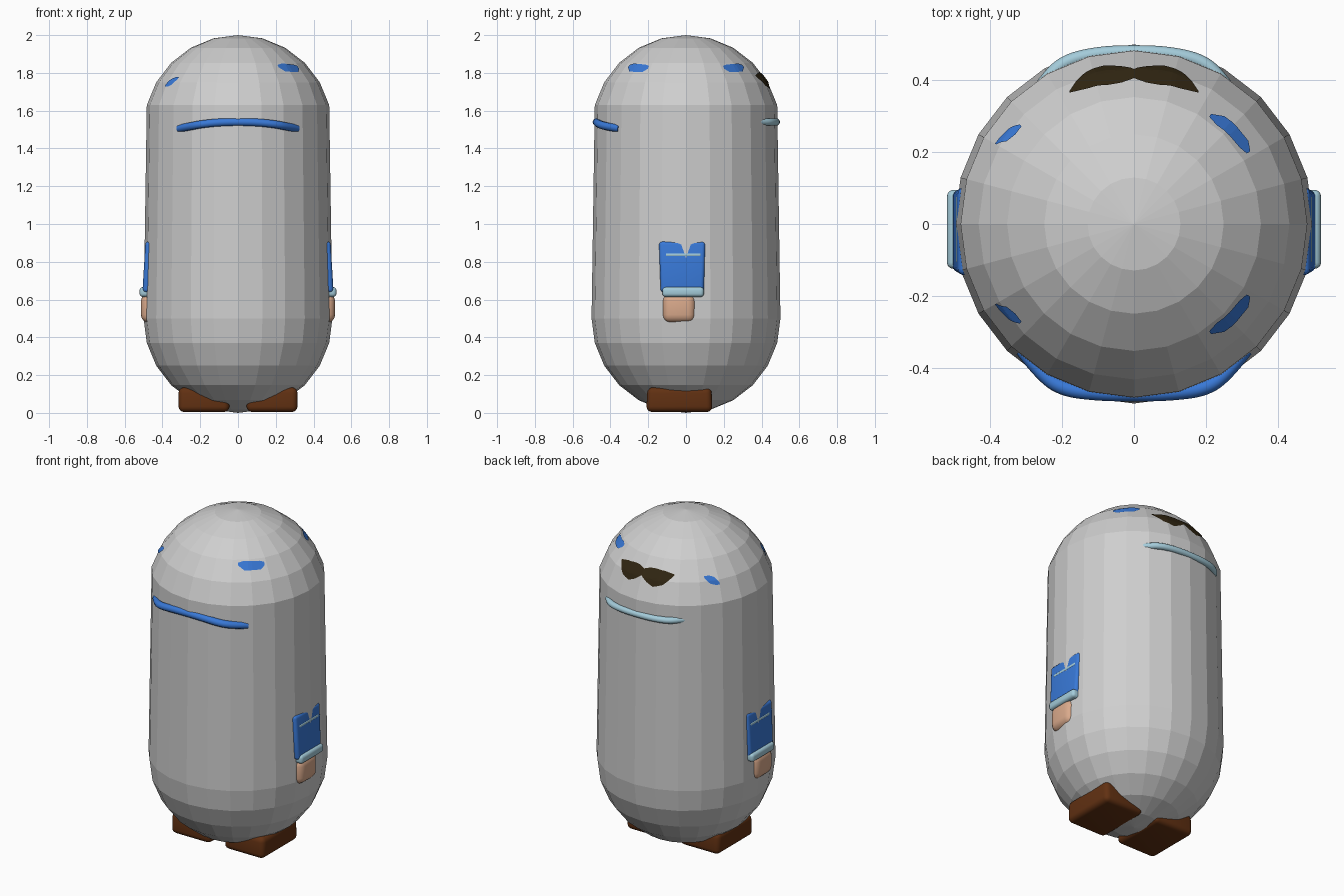
import bpy, bmesh, math
from mathutils import Vector, Matrix

cube = bpy.data.objects.get("Cube")
if cube:
    bpy.data.objects.remove(cube, do_unlink=True)


def material(name, rgb):
    m = bpy.data.materials.new(name)
    m.use_nodes = True
    m.diffuse_color = (*rgb, 1)
    bsdf = next(n for n in m.node_tree.nodes if n.type == 'BSDF_PRINCIPLED')
    bsdf.inputs["Base Color"].default_value = (*rgb, 1)
    return m


GREY = material("shell grey", (0.62, 0.62, 0.62))
BLUE = material("cloth blue", (0.04, 0.19, 0.68))
PALE = material("pale blue", (0.37, 0.6, 0.7))
SKIN = material("skin", (0.7, 0.4, 0.26))
BROWN = material("shoe brown", (0.12, 0.03, 0.006))
DARK = material("dark hair", (0.03, 0.019, 0.006))


def add_object(name, bm, mat, smooth=False):
    bmesh.ops.recalc_face_normals(bm, faces=bm.faces)
    me = bpy.data.meshes.new(name)
    bm.to_mesh(me)
    bm.free()
    me.materials.append(mat)
    obj = bpy.data.objects.new(name, me)
    bpy.context.collection.objects.link(obj)
    for p in me.polygons:
        p.use_smooth = smooth
    return obj


# Capsule shell: a faceted sphere split below its upper rings and stretched
R, SEGS, RINGS, LIFT = 0.5, 24, 12, 1.0
STEP = math.tau / SEGS
profile = []
for i in range(1, RINGS):
    a = math.pi * i / RINGS
    upper = i > RINGS / 2
    profile.append((R * math.sin(a), R - R * math.cos(a) + (LIFT if upper else 0)))

bm = bmesh.new()
rings = [[bm.verts.new((r * math.cos(k * STEP), r * math.sin(k * STEP), z))
          for k in range(SEGS)] for r, z in profile]
for lo, hi in zip(rings, rings[1:]):
    for k in range(SEGS):
        n = (k + 1) % SEGS
        bm.faces.new((lo[k], lo[n], hi[n], hi[k]))
for ring, z in ((rings[0], 0), (rings[-1], 2 * R + LIFT)):
    pole = bm.verts.new((0, 0, z))
    for k in range(SEGS):
        bm.faces.new((ring[k], ring[(k + 1) % SEGS], pole))
add_object("capsule_shell", bm, GREY)


# Point lying just above the faceted shell
def on_shell(angle, z, lift=0.004):
    for (r0, z0), (r1, z1) in zip(profile, profile[1:]):
        if z0 <= z <= z1:
            r = r0 + (r1 - r0) * (z - z0) / (z1 - z0)
            break
    off = angle % STEP - STEP / 2
    r = r * math.cos(STEP / 2) / math.cos(off) + lift
    return Vector((r * math.cos(angle), r * math.sin(angle), z + lift / 2))


# Thin plate following the shell; columns hold (degrees, bottom, top)
def patch(name, mat, columns, rows=8, sub=4):
    fine = []
    for a, b in zip(columns, columns[1:]):
        for s in range(sub):
            fine.append([p + (q - p) * s / sub for p, q in zip(a, b)])
    fine.append(columns[-1])
    bm = bmesh.new()
    grid = [[bm.verts.new(on_shell(math.radians(d), b + (t - b) * j / rows))
             for j in range(rows + 1)] for d, b, t in fine]
    for c, n in zip(grid, grid[1:]):
        for j in range(rows):
            bm.faces.new((c[j], n[j], n[j + 1], c[j + 1]))
    # face outward
    obj = add_object(name, bm, mat)
    if obj.data.polygons[0].normal.dot(obj.data.polygons[0].center) < 0:
        obj.data.flip_normals()
    return obj


# Hair tuft at the back
half = [(26, 1.78, 1.785), (18, 1.73, 1.797), (10.5, 1.712, 1.802), (5, 1.73, 1.8)]
hair = [(90 - d, b, t) for d, b, t in half] + [(90, 1.757, 1.79)]
hair += [(90 + d, b, t) for d, b, t in reversed(half)]
patch("hair_tuft", DARK, hair)

# Four blue marks around the dome
for sign, label in ((1, "back"), (-1, "front")):
    left = [(32, 1.82, 1.835), (36, 1.802, 1.842), (50, 1.805, 1.848), (55, 1.828, 1.84)]
    right = [(139, 1.765, 1.775), (143, 1.735, 1.775), (147, 1.725, 1.765), (150, 1.725, 1.735)]
    patch(label + "_left_mark", BLUE, [(sign * d, b, t) for d, b, t in left])
    patch(label + "_right_mark", BLUE, [(sign * d, b, t) for d, b, t in right])


# Collar strips: tapered tubes hugging the shell
def tube(name, mat, half_points, radius):
    pts = [(-x, y, z) for x, y, z in reversed(half_points[1:])] + half_points
    cu = bpy.data.curves.new(name, 'CURVE')
    cu.dimensions = '3D'
    cu.bevel_depth = radius
    cu.bevel_resolution = 3
    cu.use_fill_caps = True
    sp = cu.splines.new('NURBS')
    sp.points.add(len(pts) - 1)
    for p, co in zip(sp.points, pts):
        p.co = (*co, 1)
    sp.use_endpoint_u = True
    sp.order_u = 3
    sp.resolution_u = 6
    cu.materials.append(mat)
    obj = bpy.data.objects.new(name, cu)
    bpy.context.collection.objects.link(obj)


tube("front_collar", BLUE, [(0, -0.474, 1.54), (0.1, -0.472, 1.538), (0.2, -0.46, 1.528),
                            (0.26, -0.415, 1.515), (0.31, -0.35, 1.505)], 0.021)
tube("back_collar", PALE, [(0, 0.48, 1.54), (0.1, 0.476, 1.54), (0.19, 0.455, 1.54),
                           (0.24, 0.41, 1.54), (0.29, 0.34, 1.54)], 0.019)


# Rounded block, mirrored to both sides; taper scales the top
def block_pair(name, mat, centre, size, bevel, tilt=0.0, taper=1.0):
    for side, label in ((1, "left_"), (-1, "right_")):
        bm = bmesh.new()
        bmesh.ops.create_cube(bm, size=1)
        for v in bm.verts:
            v.co = Vector(c * s for c, s in zip(v.co, size))
            if v.co.z > 0:
                v.co.y *= taper
        bmesh.ops.bevel(bm, geom=bm.edges[:], offset=bevel, segments=4,
                        profile=0.5, affect='EDGES')
        bm.transform(Matrix.Translation(centre) @ Matrix.Rotation(tilt, 4, 'Y'))
        if side < 0:
            bm.transform(Matrix.Scale(-1, 4, (1, 0, 0)))
        add_object(label + name, bm, mat, smooth=True)


# Arms: sleeve, stripe, cuff and hand
block_pair("sleeve", BLUE, (0.438, -0.02, 0.77), (0.12, 0.228, 0.27), 0.018, -0.06, 1.08)
block_pair("sleeve_stripe", PALE, (0.446, -0.015, 0.837), (0.1, 0.19, 0.02), 0.008)
block_pair("cuff", PALE, (0.45, -0.015, 0.64), (0.142, 0.22, 0.052), 0.018)
block_pair("hand", SKIN, (0.45, -0.037, 0.555), (0.128, 0.175, 0.155), 0.042)

# Shoes
block_pair("shoe", BROWN, (0.18, -0.035, 0.07), (0.27, 0.35, 0.13), 0.03, 0.0, 0.97)
